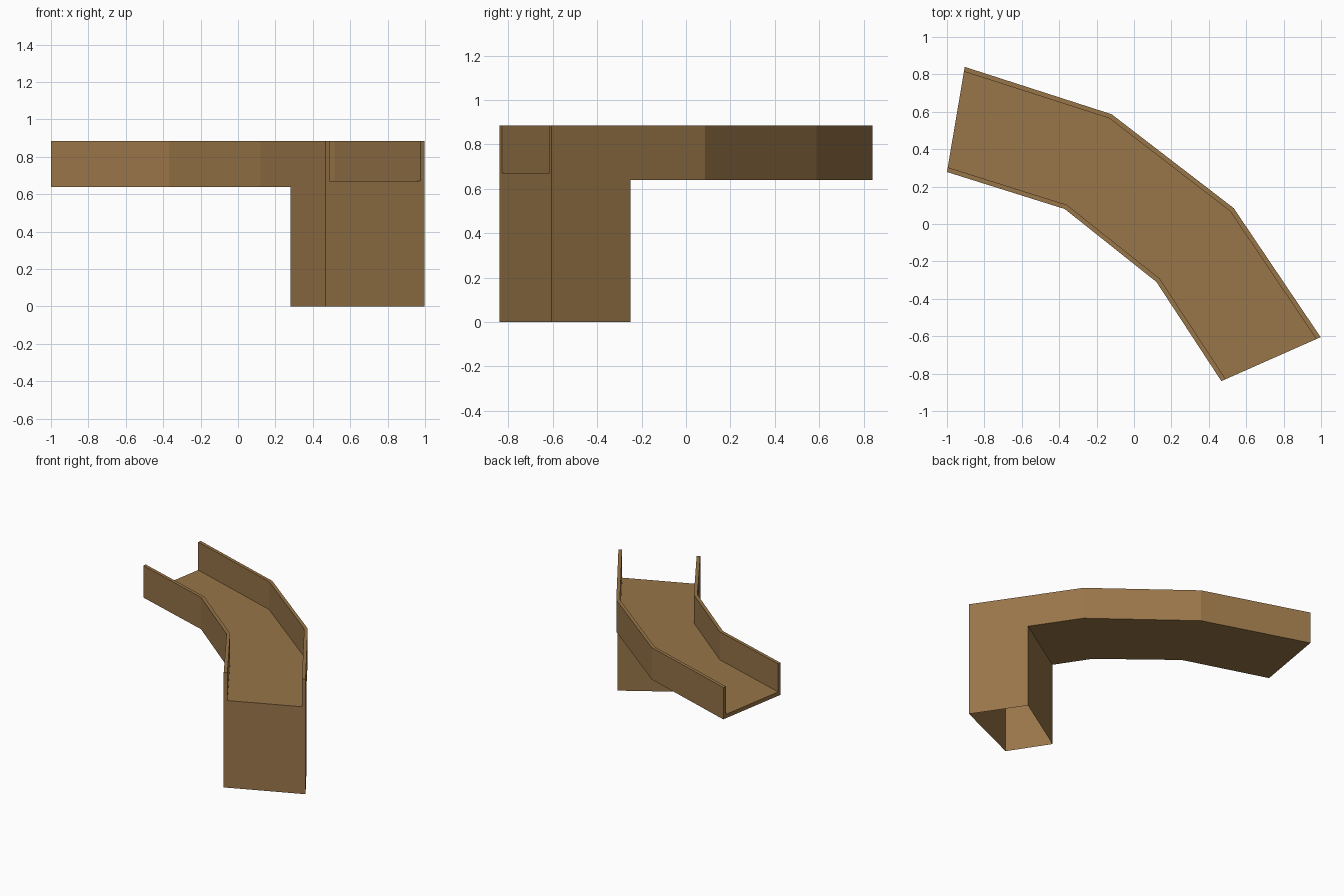
import bpy, bmesh
from mathutils import Vector

if "Cube" in bpy.data.objects:
    bpy.data.objects.remove(bpy.data.objects["Cube"])

# Plan of the curved channel: outer and inner edge at each station
OUTER = [(-0.905, 0.84), (-0.12, 0.587), (0.533, 0.085), (0.758, -0.25), (0.998, -0.605)]
INNER = [(-1.0, 0.278), (-0.37, 0.08), (0.12, -0.31), (0.28, -0.553), (0.467, -0.84)]
Z_UNDER, Z_FLOOR, Z_TOP = 0.64, 0.67, 0.885
WALL = 0.044   # wall thickness as a share of the width

wood = bpy.data.materials.new("brown wood")
wood.diffuse_color = (0.314, 0.178, 0.065, 1)
wood.use_nodes = True
wood.node_tree.nodes["Principled BSDF"].inputs["Base Color"].default_value = wood.diffuse_color

bm = bmesh.new()


def section(o, i):
    """U-shaped cross-section, from outer bottom round to inner bottom."""
    o, i = Vector(o), Vector(i)
    oi, ii = o.lerp(i, WALL), i.lerp(o, WALL)
    pts = [(o, Z_UNDER), (o, Z_TOP), (oi, Z_TOP), (oi, Z_FLOOR),
           (ii, Z_FLOOR), (ii, Z_TOP), (i, Z_TOP), (i, Z_UNDER)]
    return [bm.verts.new((p.x, p.y, z)) for p, z in pts]


rings = [section(o, i) for o, i in zip(OUTER, INNER)]

# Channel walls and floor; the underside stops at the column
for n, (a, b) in enumerate(zip(rings, rings[1:])):
    for k in range(8 if n < 3 else 7):
        m = (k + 1) % 8
        bm.faces.new((a[k], a[m], b[m], b[k]))

# End caps of the channel
bm.faces.new(rings[0])
bm.faces.new(rings[-1])

# Hollow column under the last stretch, open at the bottom
upper = [rings[3][0], rings[4][0], rings[4][7], rings[3][7]]
lower = [bm.verts.new((v.co.x, v.co.y, 0)) for v in upper]
for k in range(4):
    m = (k + 1) % 4
    bm.faces.new((upper[k], upper[m], lower[m], lower[k]))

# Merge coplanar panels so column and channel read as one piece
bmesh.ops.recalc_face_normals(bm, faces=bm.faces)
bmesh.ops.dissolve_limit(bm, angle_limit=0.02, verts=bm.verts, edges=bm.edges)

mesh = bpy.data.meshes.new("curved_chute")
bm.to_mesh(mesh)
bm.free()
mesh.materials.append(wood)
bpy.context.collection.objects.link(bpy.data.objects.new("curved_chute", mesh))
